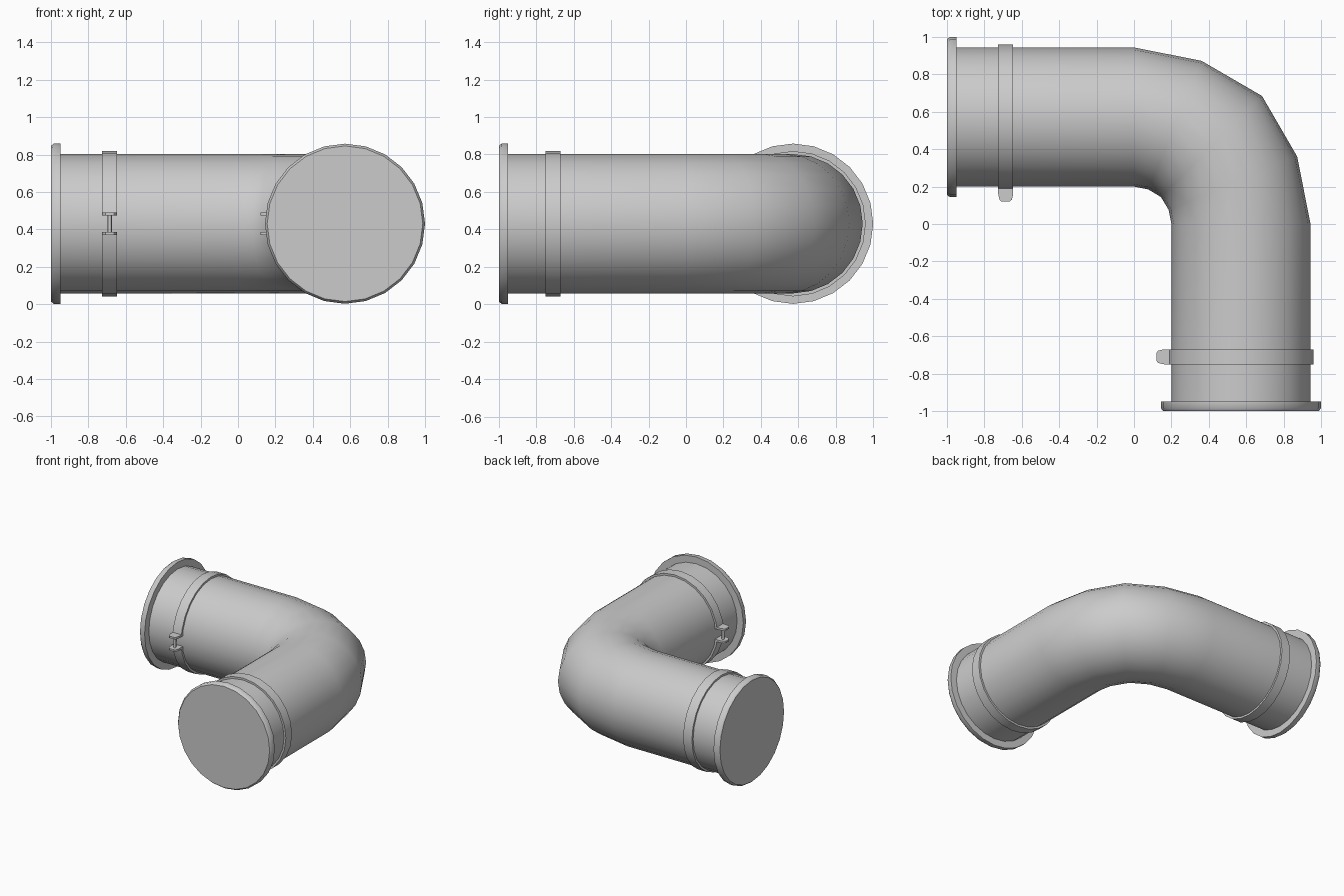
import bpy, bmesh, math

if "Cube" in bpy.data.objects:
    bpy.data.objects.remove(bpy.data.objects["Cube"])

N = 24            # sides of the round parts
C = 0.572         # distance of each leg axis from the origin, also the bend radius
ZC = 0.43         # axis height
R = 0.372         # pipe radius


def finish(name, bm, angle=35):
    bmesh.ops.recalc_face_normals(bm, faces=bm.faces)
    me = bpy.data.meshes.new(name)
    bm.to_mesh(me)
    bm.free()
    ob = bpy.data.objects.new(name, me)
    bpy.context.collection.objects.link(ob)
    bpy.ops.object.select_all(action='DESELECT')
    ob.select_set(True)
    bpy.context.view_layer.objects.active = ob
    bpy.ops.object.shade_smooth_by_angle(angle=math.radians(angle))
    return ob


def loft(name, rings, caps=True, angle=35):
    """Skin a list of closed point rings."""
    bm = bmesh.new()
    vs = [[bm.verts.new(p) for p in ring] for ring in rings]
    for a, b in zip(vs, vs[1:]):
        for i in range(len(a)):
            j = (i + 1) % len(a)
            bm.faces.new((a[i], a[j], b[j], b[i]))
    if caps:
        bm.faces.new(vs[0])
        bm.faces.new(vs[-1])
    return finish(name, bm, angle)


# s = distance along the leg, t = sideways position, z = height
def leg_x(s, t, z):
    return (-s, t, z)


def leg_y(s, t, z):
    return (t, -s, z)


def circle(leg, s, r):
    return [leg(s, C + r * math.cos(2 * math.pi * i / N),
                ZC + r * math.sin(2 * math.pi * i / N)) for i in range(N)]


# Elbow pipe: straight leg, four-segment bend, straight leg
rings = [circle(leg_x, 0.96, R)]
for k in range(5):
    phi = math.radians(90 - 22.5 * k)
    mid, half = (0.586, 0.382) if k == 2 else (C, R)
    ring = []
    for i in range(N):
        a = 2 * math.pi * i / N
        d = mid + half * math.cos(a)
        ring.append((d * math.cos(phi), d * math.sin(phi), ZC + R * math.sin(a)))
    rings.append(ring)
rings.append(circle(leg_y, 0.96, R))
loft("elbow_pipe", rings)

for tag, leg, clamp in (("left", leg_x, 0.686), ("front", leg_y, 0.71)):
    # End flange with a softened outer edge and a flat cap
    loft(tag + "_flange", [circle(leg, s, r) for s, r in
         ((0.95, 0.36), (0.95, 0.428), (0.985, 0.428), (1.0, 0.416))], angle=50)

    # Clamp band, open on the inner side of the elbow
    w = 0.04
    degs = [187.5] + list(range(195, 526, 15)) + [532.5]
    sections = []
    for d in degs:
        c, s = math.cos(math.radians(d)), math.sin(math.radians(d))
        sections.append([leg(clamp + ds, C + r * c, ZC + r * s) for ds, r in
                         ((-w, 0.36), (-w, 0.388), (w, 0.388), (w, 0.36))])
    loft(tag + "_clamp_band", sections)

    # Two tapered lugs at the opening
    outline = ((-w, 0.21), (-w, 0.16), (-0.033, 0.13), (-0.022, 0.12),
               (0.022, 0.12), (0.033, 0.13), (w, 0.16), (w, 0.21))
    for side, z0 in (("upper", ZC + 0.043), ("lower", ZC - 0.059)):
        loft(f"{tag}_{side}_lug", [[leg(clamp + ds, t, z) for ds, t in outline]
                                   for z in (z0, z0 + 0.016)])

    # Bolt joining the lugs
    loft(tag + "_clamp_bolt", [[leg(clamp + 0.011 * math.cos(i * math.pi / 4),
                                    0.16 + 0.011 * math.sin(i * math.pi / 4), z)
                                for i in range(8)] for z in (ZC - 0.05, ZC + 0.05)], angle=50)
